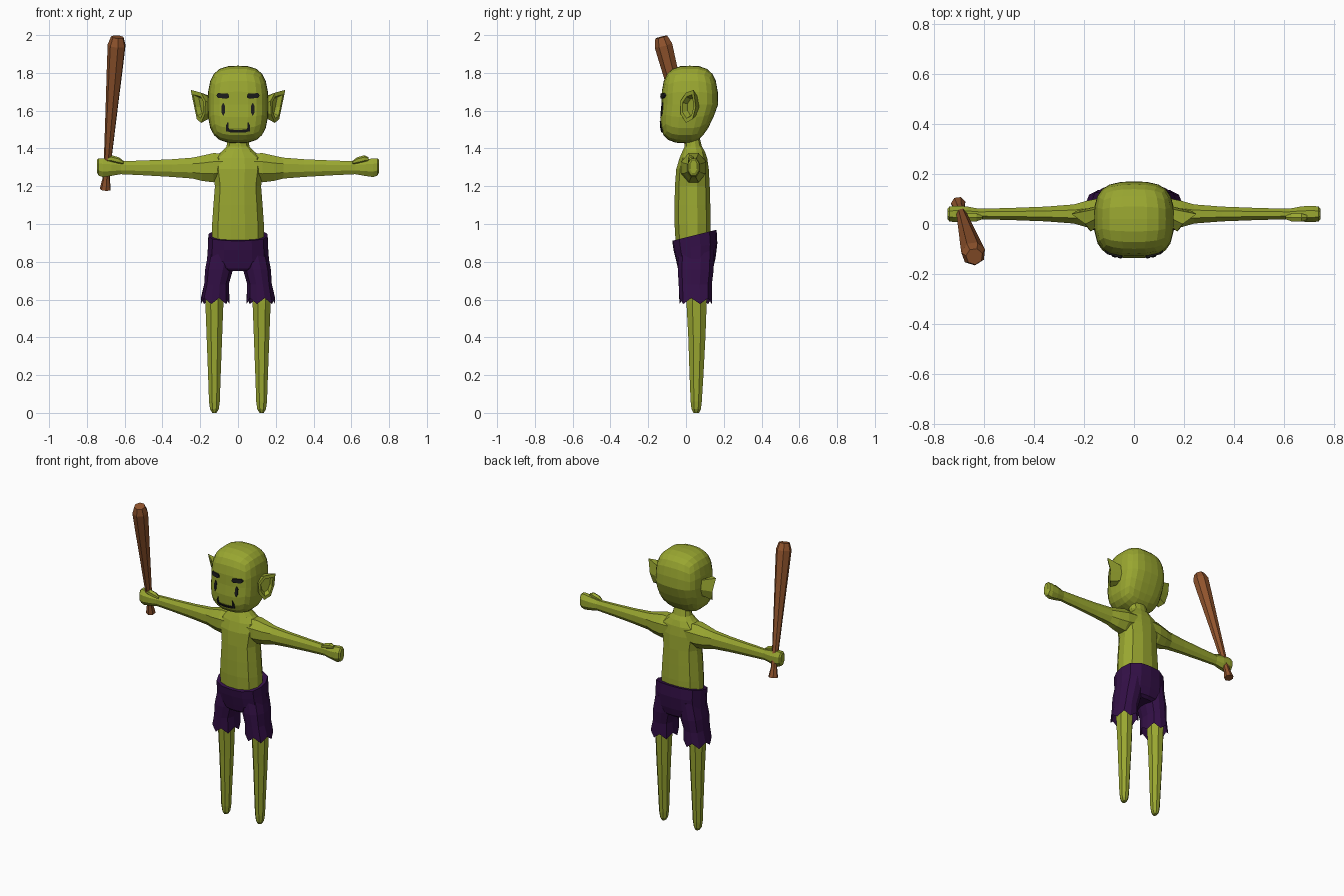
import bpy, bmesh, math
from mathutils import Vector
from mathutils.bvhtree import BVHTree

if "Cube" in bpy.data.objects:
    bpy.data.objects.remove(bpy.data.objects["Cube"])


def material(name, rgb):
    m = bpy.data.materials.new(name)
    m.diffuse_color = (*rgb, 1)
    m.use_nodes = True
    m.node_tree.nodes["Principled BSDF"].inputs["Base Color"].default_value = m.diffuse_color
    return m


GREEN = material("green skin", (0.32, 0.385, 0.03))
PURPLE = material("purple cloth", (0.033, 0.005, 0.062))
BROWN = material("brown wood", (0.28, 0.088, 0.026))
DARK = material("dark marks", (0.012, 0.012, 0.012))


def finish(name, bm, mat):
    bmesh.ops.recalc_face_normals(bm, faces=bm.faces)
    me = bpy.data.meshes.new(name)
    bm.to_mesh(me)
    bm.free()
    me.materials.append(mat)
    ob = bpy.data.objects.new(name, me)
    bpy.context.collection.objects.link(ob)
    return ob


def ring(c, u, v, sides, power=2.0):
    """Closed superellipse cross-section spanned by the half axes u and v."""
    pts = []
    for i in range(sides):
        a = 2 * math.pi * (i + 0.5) / sides
        ca, sa = math.cos(a), math.sin(a)
        r = (abs(ca) ** power + abs(sa) ** power) ** (-1 / power)
        pts.append(Vector(c) + Vector(u) * ca * r + Vector(v) * sa * r)
    return pts


def loft(name, rings, mat, cap_start=True, cap_end=True):
    bm = bmesh.new()
    rows = [[bm.verts.new(p) for p in r] for r in rings]
    for a, b in zip(rows, rows[1:]):
        n = len(a)
        for i in range(n):
            j = (i + 1) % n
            bm.faces.new((a[i], a[j], b[j], b[i]))
    if cap_start:
        bm.faces.new(rows[0])
    if cap_end:
        bm.faces.new(rows[-1])
    return finish(name, bm, mat)


def flat_ring(x, z, rx, y0, y1, sides, power=2.0, tilt=0.0):
    """Horizontal ring from y0 to y1; tilt raises its back."""
    ry = (y1 - y0) / 2
    return ring((x, (y0 + y1) / 2, z), (rx, 0, 0), (0, ry, ry * tilt), sides, power)


# Head: rounded cube, jaw pushed forward and nape cut in
bm = bmesh.new()
bmesh.ops.create_cube(bm, size=2)
bmesh.ops.subdivide_edges(bm, edges=bm.edges, cuts=5, use_grid_fill=True)
for vert in bm.verts:
    p = vert.co
    n = 3.0
    p = p / sum(abs(k) ** n for k in p) ** (1 / n)
    low = max(0.0, -p.z)
    y = p.y * (1 - 0.3 * low) if p.y > 0 else p.y
    vert.co = (p.x * 0.16, 0.02 + y * 0.15 - 0.025 * low, 1.633 + p.z * 0.205)
bmesh.ops.recalc_face_normals(bm, faces=bm.faces)
face_tree = BVHTree.FromBMesh(bm)
finish("head", bm, GREEN)


def face_plate(name, outline, depth):
    """Thin plate laid on the front of the head."""
    bm = bmesh.new()
    layers = []
    for off in (0.004, -depth):
        row = []
        for x, z in outline:
            hit = face_tree.ray_cast(Vector((x, -1, z)), Vector((0, 1, 0)))[0]
            row.append(bm.verts.new((x, hit.y + off, z)))
        layers.append(row)
    back, front = layers
    bm.faces.new(back)
    bm.faces.new(front)
    for i in range(len(back)):
        j = (i + 1) % len(back)
        bm.faces.new((back[i], back[j], front[j], front[i]))
    finish(name, bm, DARK)


# Mouth line
face_plate("mouth", [(-0.05, 1.486), (0, 1.484), (0.05, 1.486),
                     (0.05, 1.5), (0, 1.498), (-0.05, 1.5)], 0.006)

for s, side in ((-1, "right"), (1, "left")):
    # Face details
    face_plate(side + "_eyebrow", [(s * x, z) for x, z in (
        (0.046, 1.672), (0.058, 1.664), (0.105, 1.667), (0.115, 1.68), (0.106, 1.693), (0.052, 1.69))], 0.009)
    face_plate(side + "_eye", [(s * x, z) for x, z in (
        (0.078, 1.572), (0.087, 1.59), (0.087, 1.625), (0.078, 1.642), (0.069, 1.625), (0.069, 1.59))], 0.006)
    face_plate(side + "_mouth_corner", [(s * x, z) for x, z in (
        (0.038, 1.49), (0.064, 1.49), (0.064, 1.52), (0.052, 1.545), (0.05, 1.51))], 0.006)

    # Cupped pointed ear: base, flared rim, inner rim, sunken middle
    rim = [Vector(p) for p in ((0.25, 0.04, 1.71), (0.195, 0.0, 1.695), (0.172, -0.03, 1.65),
                               (0.176, -0.028, 1.58), (0.195, 0.0, 1.535), (0.218, 0.035, 1.555),
                               (0.232, 0.052, 1.62))]
    mid = sum(rim, Vector()) / len(rim)
    base = [Vector((0.14, 0.035 + (p.y - mid.y) * 0.9, 1.615 + (p.z - 1.615) * 0.62)) for p in rim]
    inner = [p.lerp(mid, 0.28) for p in rim]
    well = [p.lerp(mid, 0.45) + Vector((-0.022, 0.02, 0)) for p in rim]
    loft(side + "_ear", [[Vector((s * p.x, p.y, p.z)) for p in r] for r in (base, rim, inner, well)], GREEN)

    # Arm and fist: x, z centre, z half, y half
    arm = [(0.06, 1.305, 0.07, 0.072), (0.13, 1.298, 0.081, 0.068), (0.19, 1.295, 0.07, 0.055),
           (0.24, 1.296, 0.058, 0.04), (0.35, 1.296, 0.049, 0.031), (0.5, 1.297, 0.041, 0.025),
           (0.62, 1.298, 0.036, 0.022), (0.67, 1.298, 0.045, 0.032), (0.715, 1.298, 0.052, 0.034),
           (0.738, 1.302, 0.048, 0.031), (0.746, 1.305, 0.036, 0.02)]
    loft(side + "_arm", [ring((s * x, 0.04, z), (0, ry, 0), (0, 0, rz), 8, 2.4)
                         for x, z, rz, ry in arm], GREEN)

    # Thumb on top of the fist
    thumb = [(0.605, 1.325, 0.008), (0.63, 1.335, 0.018), (0.67, 1.345, 0.019), (0.692, 1.343, 0.01)]
    loft(side + "_thumb", [ring((s * x, 0.026, z), (0, r, 0), (0, 0, r), 6) for x, z, r in thumb], GREEN)

    # Bare leg: z, x half, y front, y back
    leg = [(0.68, 0.05, 0.0, 0.115), (0.58, 0.05, 0.0, 0.112), (0.4, 0.043, 0.01, 0.105),
           (0.2, 0.035, 0.017, 0.094), (0.06, 0.03, 0.023, 0.085), (0.02, 0.024, 0.028, 0.08),
           (0.0, 0.012, 0.038, 0.07)]
    loft(side + "_leg", [flat_ring(s * 0.125, z, rx, y0, y1, 8, 2.4)
                         for z, rx, y0, y1 in leg], GREEN)

    # Trouser leg with a ragged open hem
    cloth = [(0.87, 0.078, 0.076, -0.04, 0.15), (0.76, 0.1, 0.075, -0.045, 0.148),
             (0.68, 0.114, 0.066, -0.04, 0.138), (0.59, 0.121, 0.077, -0.036, 0.138)]
    rows = [flat_ring(s * x, z, rx, y0, y1, 12, 2.5) for z, x, rx, y0, y1 in cloth]
    for i, p in enumerate(rows[-1]):
        p.z += 0.018 if i % 2 else -0.014
    loft(side + "_trouser_leg", rows, PURPLE, cap_end=False)

# Torso and neck: z, x half, y front, y back
torso = [(0.88, 0.142, -0.055, 0.13), (1.0, 0.139, -0.062, 0.132), (1.1, 0.132, -0.062, 0.13),
         (1.2, 0.124, -0.06, 0.127), (1.29, 0.138, -0.053, 0.122), (1.35, 0.132, -0.035, 0.113),
         (1.385, 0.085, -0.02, 0.1), (1.41, 0.062, -0.008, 0.085), (1.47, 0.052, -0.005, 0.07)]
loft("torso", [flat_ring(0, z, rx, y0, y1, 12, 2.5) for z, rx, y0, y1 in torso], GREEN)

# Shorts seat with the waistband rising at the back
seat = [(0.94, 0.158, -0.073, 0.162, 0.25), (0.88, 0.16, -0.066, 0.166, 0.15),
        (0.81, 0.165, -0.052, 0.156, 0.05), (0.765, 0.12, -0.043, 0.143, 0), (0.75, 0.08, -0.03, 0.125, 0)]
loft("shorts_seat", [flat_ring(0, z, rx, y0, y1, 14, 2.7, t) for z, rx, y0, y1, t in seat], PURPLE)

# Wooden club leaning forward in the right fist
low, high = Vector((-0.702, 0.08, 1.183)), Vector((-0.638, -0.13, 1.99))
axis = (high - low).normalized()
u = axis.orthogonal().normalized()
v = axis.cross(u)
club = [(0, 0.03), (0.03, 0.026), (0.07, 0.02), (0.2, 0.021), (0.55, 0.034), (0.8, 0.044),
        (0.945, 0.049), (1.0, 0.034)]
loft("club", [ring(low.lerp(high, t), u * r, v * r, 7) for t, r in club], BROWN)
